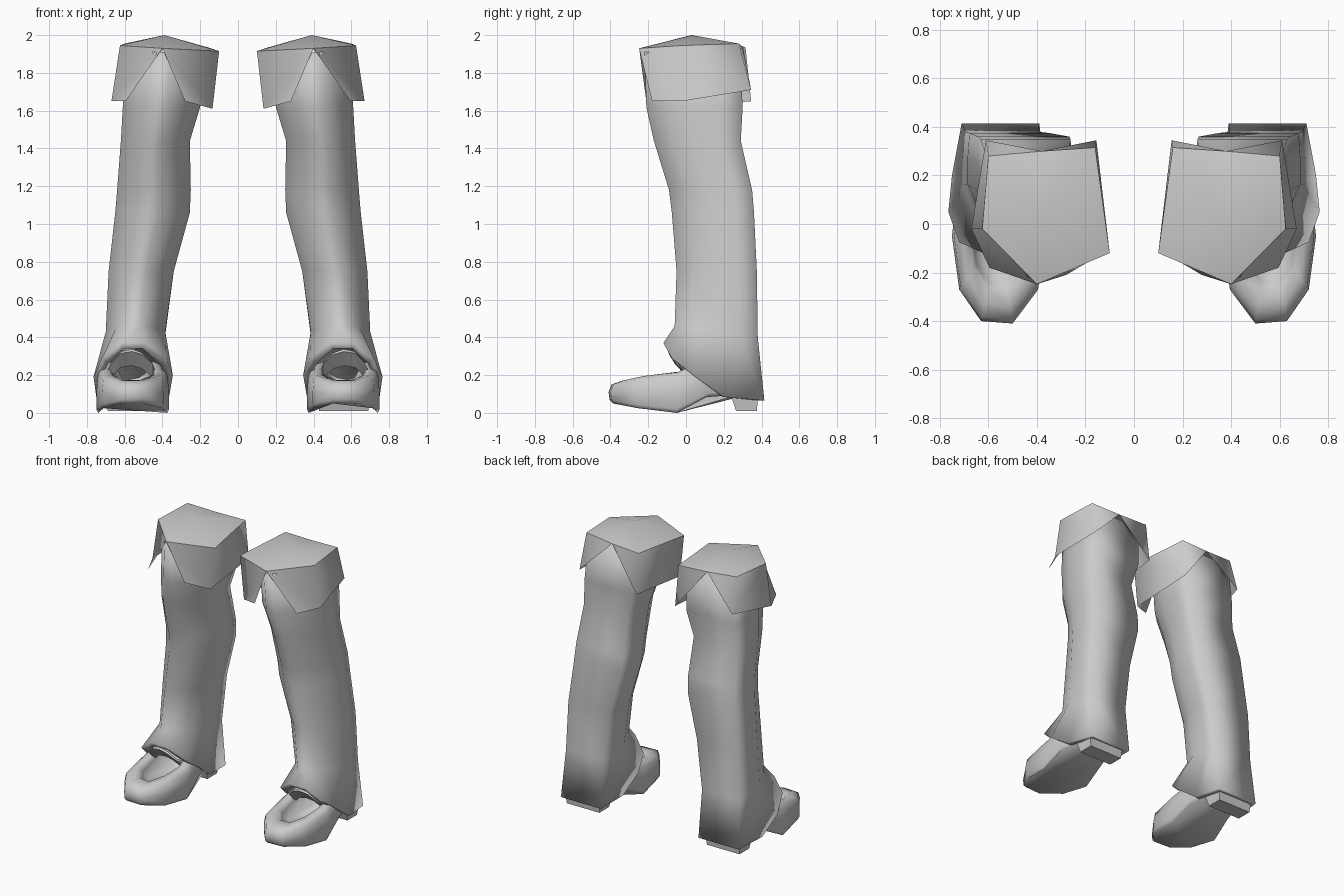
import bpy, bmesh, math

cube = bpy.data.objects.get("Cube")
if cube:
    bpy.data.objects.remove(cube, do_unlink=True)

grey = bpy.data.materials.new("plain_grey")
grey.use_nodes = True
grey.diffuse_color = (0.6, 0.6, 0.6, 1)
grey.node_tree.nodes["Principled BSDF"].inputs["Base Color"].default_value = (0.6, 0.6, 0.6, 1)


def make(name, bm, angle):
    """Turn a left-side bmesh into a mirrored, shaded object."""
    bmesh.ops.recalc_face_normals(bm, faces=bm.faces)
    me = bpy.data.meshes.new(name)
    bm.to_mesh(me)
    bm.free()
    me.materials.append(grey)
    ob = bpy.data.objects.new(name, me)
    bpy.context.collection.objects.link(ob)
    bpy.ops.object.select_all(action='DESELECT')
    bpy.context.view_layer.objects.active = ob
    ob.select_set(True)
    bpy.ops.object.shade_smooth_by_angle(angle=math.radians(angle))
    mirror = ob.modifiers.new("both_sides", 'MIRROR')
    mirror.use_mirror_merge = False


def loft(rings, caps=True, closed=True):
    """Skin a list of equal-length point rings."""
    bm = bmesh.new()
    vs = [[bm.verts.new(p) for p in r] for r in rings]
    n = len(vs[0])
    for a, b in zip(vs, vs[1:]):
        for i in range(n if closed else n - 1):
            j = (i + 1) % n
            bm.faces.new((a[i], a[j], b[j], b[i]))
    if caps:
        bm.faces.new(vs[0][::-1])
        bm.faces.new(vs[-1])
    return bm


def ramp(table, t):
    """Piecewise linear lookup."""
    if t <= table[0][0]:
        return table[0][1]
    for (a, va), (b, vb) in zip(table, table[1:]):
        if t <= b:
            return va + (vb - va) * (t - a) / (b - a)
    return table[-1][1]


# Trouser leg: ten-sided sections given as x range, y range, front z, back z
SIDES = [(.22, -1), (.66, -.6), (1, 0), (1, .55), (.96, 1),
         (-.94, 1), (-1, .55), (-1, 0), (-.66, -.6), (-.15, -1)]
SECTIONS = [
    (.19, .59, -.22, .285, 1.91, 1.91),
    (.20, .61, -.21, .30, 1.62, 1.62),
    (.255, .62, -.17, .29, 1.44, 1.44),
    (.25, .64, -.09, .35, 1.18, 1.18),
    (.255, .65, -.075, .36, 1.06, 1.06),
    (.34, .685, -.05, .375, .75, .75),
    (.385, .70, -.06, .38, .46, .40),
]
rings = []
for x0, x1, y0, y1, zf, zb in SECTIONS:
    rings.append([((x0 + x1) / 2 + u * (x1 - x0) / 2, (y0 + y1) / 2 + v * (y1 - y0) / 2,
                   zf + (zb - zf) * (v + 1) / 2) for u, v in SIDES])
hem = [(.62, -.12, .37), (.72, -.075, .29), (.765, .05, .19), (.75, .20, .085), (.71, .415, .065),
       (.39, .415, .065), (.365, .20, .085), (.345, .05, .20), (.38, -.06, .29), (.49, -.12, .37)]
rings.append(hem)
# Hem rolled inward around the foot, then closed off inside the leg
rings.append([(.56 + (x - .56) * .8, .15 + (y - .15) * .9, z - (.03 if y < 0 else 0))
              for x, y, z in hem])
rings.append([(.56 + (x - .56) * .7, .15 + (y - .15) * .75, z + .06) for x, y, z in hem])
make("trouser_legs", loft(rings), 100)

# Cuff: shallow peaked top with two flaps, split at the front and the back
P = dict(
    top=(.39, .03, 2.0),
    front=(.40, -.248, 1.93), outer=(.625, -.02, 1.945), back_outer=(.60, .28, 1.955),
    back=(.38, .30, 1.94), back_inner=(.16, .315, 1.935), inner=(.10, -.12, 1.915),
    outer_flap_front=(.595, -.18, 1.65), outer_flap_side=(.67, -.02, 1.65),
    outer_flap_back=(.61, .345, 1.71),
    inner_flap_front=(.28, -.21, 1.65), inner_flap_side=(.135, -.125, 1.61),
    inner_flap_back=(.155, .345, 1.65))
rim = ["front", "outer", "back_outer", "back", "back_inner", "inner"]
faces = [("top", rim[i], rim[(i + 1) % 6]) for i in range(6)] + [
    ("front", "outer_flap_front", "outer_flap_side", "outer"),
    ("outer", "outer_flap_side", "outer_flap_back", "back_outer"),
    ("back_outer", "outer_flap_back", "back"),
    ("front", "inner", "inner_flap_side", "inner_flap_front"),
    ("inner", "back_inner", "inner_flap_back", "inner_flap_side"),
    ("back_inner", "back", "inner_flap_back")]
bm = bmesh.new()
V = {k: bm.verts.new(p) for k, p in P.items()}
for f in faces:
    bm.faces.new([V[k] for k in f])
for i in range(6):  # crisp rim
    bm.edges.get((V[rim[i]], V[rim[(i + 1) % 6]])).smooth = False
make("knee_cuffs", bm, 110)

# Shoe: stacked outlines from the sole up to the foot opening and down inside
OUT = [(.50, -.41), (.63, -.40), (.72, -.27), (.75, -.05), (.73, .12), (.68, .29),
       (.60, .36), (.49, .36), (.43, .29), (.39, .12), (.365, -.05), (.395, -.27)]
SOLE = [(-.41, .05), (-.27, .025), (-.05, .0), (.12, .085), (.4, .10)]
TOP = [(-.41, .17), (-.27, .195), (-.05, .215), (.12, .27), (.4, .27)]
CX, CY = .56, -.02


def outline(sx, sy, z_of):
    return [(CX + (x - CX) * sx, CY + (y - CY) * sy, z_of(y)) for x, y in OUT]


shoe = [
    outline(.95, .94, lambda y: ramp(SOLE, y)),
    outline(1.0, .985, lambda y: ramp(SOLE, y) + .02),
    outline(1.0, 1.0, lambda y: (ramp(SOLE, y) + ramp(TOP, y)) / 2),
    outline(.96, .96, lambda y: ramp(TOP, y) - .02),
    outline(.80, .82, lambda y: ramp(TOP, y)),
    outline(.62, .64, lambda y: ramp(TOP, y) + .003),
    outline(.56, .58, lambda y: ramp(TOP, y) - .03),
    outline(.42, .45, lambda y: .115),
]
make("shoes", loft(shoe), 80)

# Heel block, wider at the top
heel = [[(.56 + sx * w, y, z) for sx, y in ((-1, ya), (1, ya), (1, yb), (-1, yb))]
        for w, ya, yb, z in ((.13, .265, .375, .01), (.145, .225, .385, .13))]
make("shoe_heels", loft(heel), 30)

# Arched lip of the sock between shoe and hem
arch = [(.43, .03, .20), (.45, -.06, .26), (.51, -.09, .31), (.56, -.095, .325),
        (.62, -.09, .315), (.675, -.055, .26), (.70, .03, .20)]
lip = [arch,
       [(x, y + .07, z - .075) for x, y, z in arch],
       [(.56 + (x - .56) * .93, y + .075, z - .06) for x, y, z in arch],
       [(.56 + (x - .56) * .93, y + .01, z + .012) for x, y, z in arch],
       arch]
bm = loft(lip, caps=False, closed=False)
bmesh.ops.remove_doubles(bm, verts=bm.verts, dist=.0001)
make("sock_lips", bm, 60)
